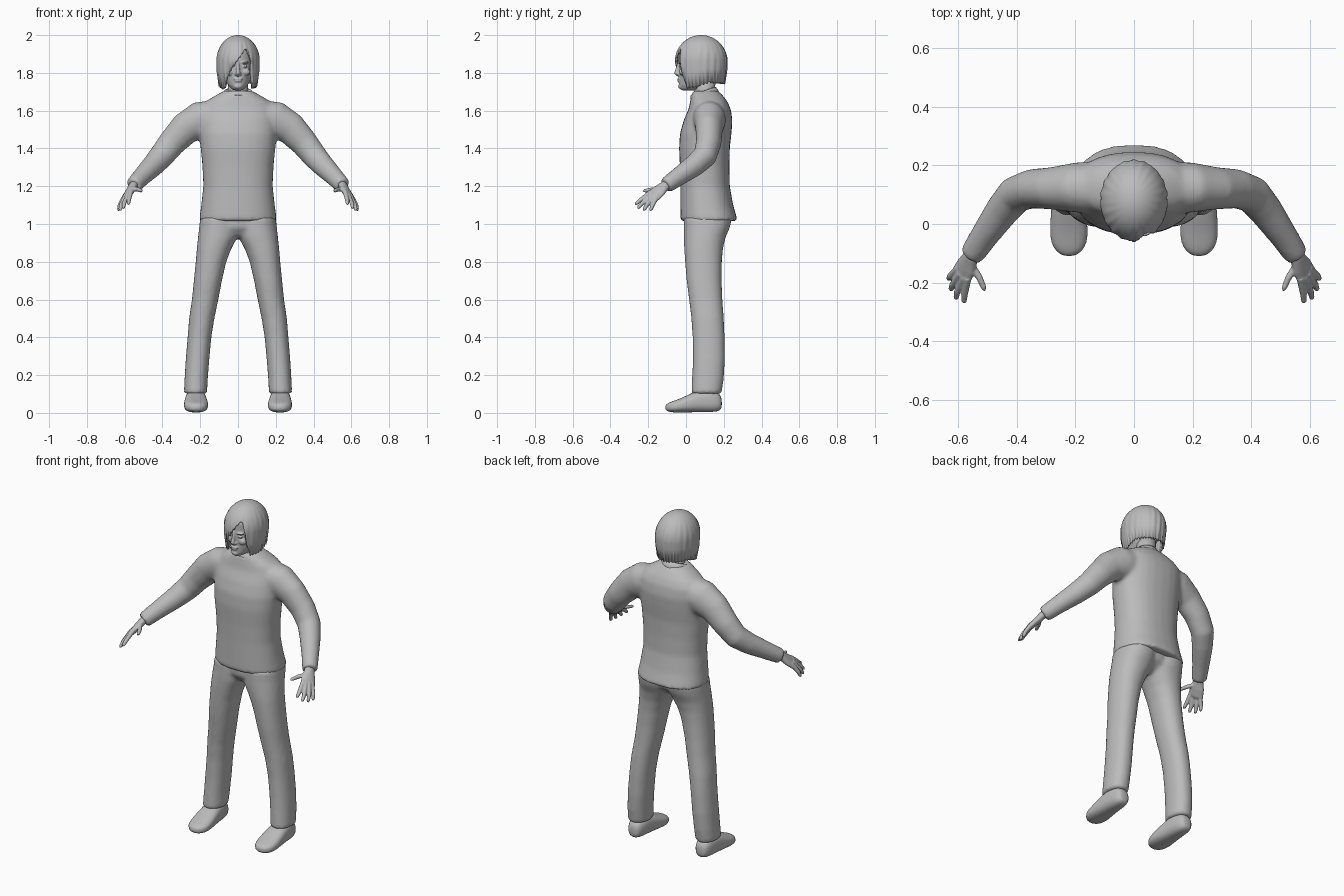
import bpy, bmesh, math
from mathutils import Vector

grey = bpy.data.materials.new("plain grey")
grey.diffuse_color = (0.5, 0.5, 0.5, 1)


def loft(bm, rings):
    """Skin a closed list of equal rings and cap both ends."""
    vs = [[bm.verts.new(p) for p in r] for r in rings]
    n = len(vs[0])
    for a, b in zip(vs, vs[1:]):
        for i in range(n):
            j = (i + 1) % n
            bm.faces.new((a[i], a[j], b[j], b[i]))
    bm.faces.new(vs[0][::-1])
    bm.faces.new(vs[-1])


def oval(c, u, v, n=28, p=2.0):
    """Superellipse ring around c with half axes u and v."""
    pts = []
    for i in range(n):
        a = 2 * math.pi * i / n
        ca, sa = math.cos(a), math.sin(a)
        pts.append(Vector(c) + Vector(u) * math.copysign(abs(ca) ** (2 / p), ca)
                   + Vector(v) * math.copysign(abs(sa) ** (2 / p), sa))
    return pts


def stack(bm, rows, p=2.0, s=1):
    """Horizontal rings from rows of (z, x0, x1, y0, y1)."""
    loft(bm, [oval((s * (x0 + x1) / 2, (y0 + y1) / 2, z), ((x1 - x0) / 2, 0, 0),
                   (0, (y1 - y0) / 2, 0), p=p) for z, x0, x1, y0, y1 in rows])


def tube(bm, pts, w, s=1, n=16):
    """Rings along a path of (x, y, z, half width, half depth); w is the width direction."""
    P = [Vector((s * q[0], q[1], q[2])) for q in pts]
    w = Vector((s * w[0], w[1], w[2]))
    rings = []
    for i, q in enumerate(pts):
        t = (P[min(i + 1, len(P) - 1)] - P[max(i - 1, 0)]).normalized()
        u = (w - t * w.dot(t)).normalized()
        rings.append(oval(P[i], u * q[3], t.cross(u) * q[4], n))
    loft(bm, rings)


def ball(bm, c, r):
    res = bmesh.ops.create_uvsphere(bm, u_segments=16, v_segments=10, radius=1)
    for v in res["verts"]:
        v.co = Vector([v.co[k] * r[k] + c[k] for k in range(3)])


def finish(name, bm, voxel=0, smooth=0, subdiv=0):
    bmesh.ops.recalc_face_normals(bm, faces=bm.faces)
    me = bpy.data.meshes.new(name)
    for f in bm.faces:
        f.smooth = True
    bm.to_mesh(me)
    bm.free()
    me.materials.append(grey)
    ob = bpy.data.objects.new(name, me)
    bpy.context.collection.objects.link(ob)
    if voxel:
        m = ob.modifiers.new("blend", 'REMESH')
        m.mode, m.voxel_size, m.use_smooth_shade = 'VOXEL', voxel, True
    if smooth:
        m = ob.modifiers.new("soften", 'SMOOTH')
        m.iterations, m.factor = smooth, 0.5
    if subdiv:
        ob.modifiers.new("round", 'SUBSURF').levels = subdiv
    return ob


# Shirt: body and both sleeves blended together
bm = bmesh.new()
body = [(1.015, .207, -.03, .275), (1.1, .195, -.03, .25), (1.2, .184, -.03, .232),
        (1.3, .188, -.032, .23), (1.4, .198, -.037, .232), (1.48, .205, -.032, .241),
        (1.55, .205, -.012, .246), (1.61, .2, .014, .237), (1.65, .17, .022, .218),
        (1.68, .12, .028, .195), (1.705, .075, .035, .17)]
stack(bm, [(z, -r, r, a, b) for z, r, a, b in body], 2.3)
sleeve = [(.1, .12, 1.575, .09, .085), (.2, .125, 1.55, .085, .1), (.28, .122, 1.505, .072, .086),
          (.35, .12, 1.43, .067, .074), (.405, .1, 1.36, .064, .067), (.45, .045, 1.31, .058, .06),
          (.51, -.04, 1.25, .048, .05), (.555, -.108, 1.203, .042, .044)]
for s in (1, -1):
    tube(bm, sleeve, (.3, 1, 0), s, 24)
finish("shirt", bm, .011, 8)

# Collar band, tilted down at the front
bm = bmesh.new()
up = Vector((0, -.35, 1)).normalized()
back = Vector((0, 1, .35)).normalized()
loft(bm, [oval(Vector((0, .097, 1.685)) + up * h, (r, 0, 0), back * (r * .95), 32)
          for h, r in ((-.03, .086), (.0, .08), (.018, .074), (.02, .066), (.005, .06))])
finish("collar", bm)

# Trousers: two legs joined at the hips
bm = bmesh.new()
leg = [(1.035, -.01, .2, -.012, .245), (.98, -.01, .206, -.012, .232), (.93, .002, .212, -.012, .21),
       (.87, .035, .218, -.01, .196), (.8, .062, .224, -.005, .19), (.7, .085, .234, .003, .189),
       (.6, .104, .244, .016, .193), (.5, .125, .259, .028, .2), (.4, .141, .267, .035, .205),
       (.28, .152, .277, .036, .206), (.18, .16, .283, .032, .2), (.1, .164, .287, .028, .188)]
for s in (1, -1):
    stack(bm, leg if s > 0 else [(z, b, a, c, d) for z, a, b, c, d in leg], 2.2, s)
stack(bm, [(1.035, -.15, .15, -.012, .235), (.98, -.14, .14, -.01, .215),
           (.94, -.07, .07, .02, .17), (.925, -.03, .03, .05, .13)])
finish("trousers", bm, .011, 6)

# Shoes: sections run from heel to toe
shoe = [(.19, .205, .243, .03, .07), (.182, .187, .262, .01, .1), (.14, .174, .275, .004, .125),
        (.08, .168, .28, .004, .125), (.03, .162, .284, .003, .105), (-.02, .157, .287, .002, .08),
        (-.065, .16, .284, .002, .064), (-.095, .178, .265, .006, .053), (-.11, .205, .238, .016, .04)]
for s, side in ((1, "left"), (-1, "right")):
    bm = bmesh.new()
    loft(bm, [oval((s * (a + b) / 2, y, (lo + hi) / 2), ((b - a) / 2, 0, 0), (0, 0, (hi - lo) / 2), p=2.5)
              for y, a, b, lo, hi in shoe])
    finish(side + "_shoe", bm, subdiv=1)

# Hands: flat palm, four fingers and a thumb
across = (.5, .8, -.3)
palm = [(.54, -.085, 1.22, .027, .024), (.557, -.115, 1.2, .029, .022), (.572, -.145, 1.173, .041, .02),
        (.588, -.175, 1.147, .044, .016), (.594, -.187, 1.138, .038, .01)]
fingers = [((.571, -.205, 1.155), (.578, -.24, 1.127), (.58, -.27, 1.103)),
           ((.588, -.2, 1.143), (.603, -.231, 1.11), (.608, -.257, 1.082)),
           ((.602, -.183, 1.136), (.619, -.208, 1.1), (.625, -.226, 1.07)),
           ((.608, -.16, 1.133), (.626, -.177, 1.1), (.633, -.189, 1.069)),
           ((.555, -.14, 1.187), (.527, -.183, 1.182), (.508, -.228, 1.174))]
for s, side in ((1, "left"), (-1, "right")):
    bm = bmesh.new()
    tube(bm, palm, across, s)
    for a, b, c in fingers:
        a, b, c = Vector(a), Vector(b), Vector(c)
        path = [(a - (b - a) * .6, .013), (a, .0125), (b, .0115), (b.lerp(c, .75), .0095), (c, .004)]
        tube(bm, [(*q, r, r) for q, r in path], across, s, 12)
    finish(side + "_hand", bm, .004, 3)

# Neck
bm = bmesh.new()
stack(bm, [(1.62, -.06, .06, .04, .16), (1.7, -.052, .052, .045, .152), (1.8, -.055, .055, .05, .16)])
finish("neck", bm)

# Face and skull with nose, lips, cheeks, brows and eyes
bm = bmesh.new()
face = [(1.708, .02, -.022, .05), (1.716, .036, -.033, .08), (1.735, .052, -.038, .11),
        (1.76, .065, -.038, .15), (1.8, .077, -.037, .18), (1.85, .086, -.038, .19),
        (1.91, .085, -.037, .19), (1.96, .06, -.005, .16), (1.98, .02, .05, .1)]
stack(bm, [(z, -r, r, a, b) for z, r, a, b in face])
tube(bm, [(0, -.033, 1.86, .008, .01), (0, -.043, 1.825, .009, .011), (0, -.051, 1.798, .013, .012),
          (0, -.04, 1.786, .01, .008)], (1, 0, 0))
for z, w in ((1.768, .024), (1.757, .02)):
    ball(bm, (0, -.036, z), (w, .01, .0055))
ball(bm, (0, -.028, 1.729), (.022, .014, .014))
for s in (1, -1):
    ball(bm, (s * .012, -.04, 1.794), (.008, .01, .007))
    ball(bm, (s * .034, -.029, 1.855), (.024, .014, .006))
    ball(bm, (s * .033, -.027, 1.835), (.016, .01, .007))
    ball(bm, (s * .04, -.018, 1.805), (.025, .018, .02))
finish("face", bm, .004, 3)

# Hair: a shell whose lower edge follows the angle round the head (0 = front)
hem = [(-180, 1.745), (-110, 1.75), (-75, 1.725), (-52, 1.715), (-38, 1.745), (-30, 1.79), (-8, 1.85),
       (15, 1.91), (26, 1.935), (34, 1.89), (42, 1.8), (50, 1.722), (75, 1.725), (110, 1.75), (180, 1.745)]


def hem_z(a):
    for (a0, z0), (a1, z1) in zip(hem, hem[1:]):
        if a <= a1:
            return z0 + (z1 - z0) * (a - a0) / (a1 - a0)


bm = bmesh.new()
N, M = 120, 22
top = bm.verts.new((0, .08, 2.0))
cols = []
for i in range(N):
    deg = -180 + 360 * i / N
    a = math.radians(deg)
    bottom = hem_z(deg) + .006 * math.sin(deg * .7)
    end = math.acos(max(-1, min(1, (bottom - 1.86) / .14))) if bottom > 1.86 else math.pi / 2 + 1.86 - bottom
    col = []
    for j in range(1, M + 1):
        t = end * j / M
        if t < math.pi / 2:
            z, f = 1.86 + .14 * math.cos(t), math.sin(t)
        else:
            z = 1.86 - (t - math.pi / 2)
            f = 1 - .13 * ((1.86 - z) / .14) ** 2
        # shallow strand grooves that deepen toward the tips
        f *= 1 - .018 * (j / M) * (abs(math.sin(a * 9 + 2 * t)) + .5 * math.sin(a * 23 + t))
        col.append(bm.verts.new((.116 * f * math.sin(a), .08 - .14 * f * math.cos(a), z)))
    cols.append(col)
for i in range(N):
    c, d = cols[i], cols[(i + 1) % N]
    bm.faces.new((top, c[0], d[0]))
    for j in range(M - 1):
        bm.faces.new((c[j], c[j + 1], d[j + 1], d[j]))
hair = finish("hair", bm)
m = hair.modifiers.new("thickness", 'SOLIDIFY')
m.thickness, m.offset = .012, -1
